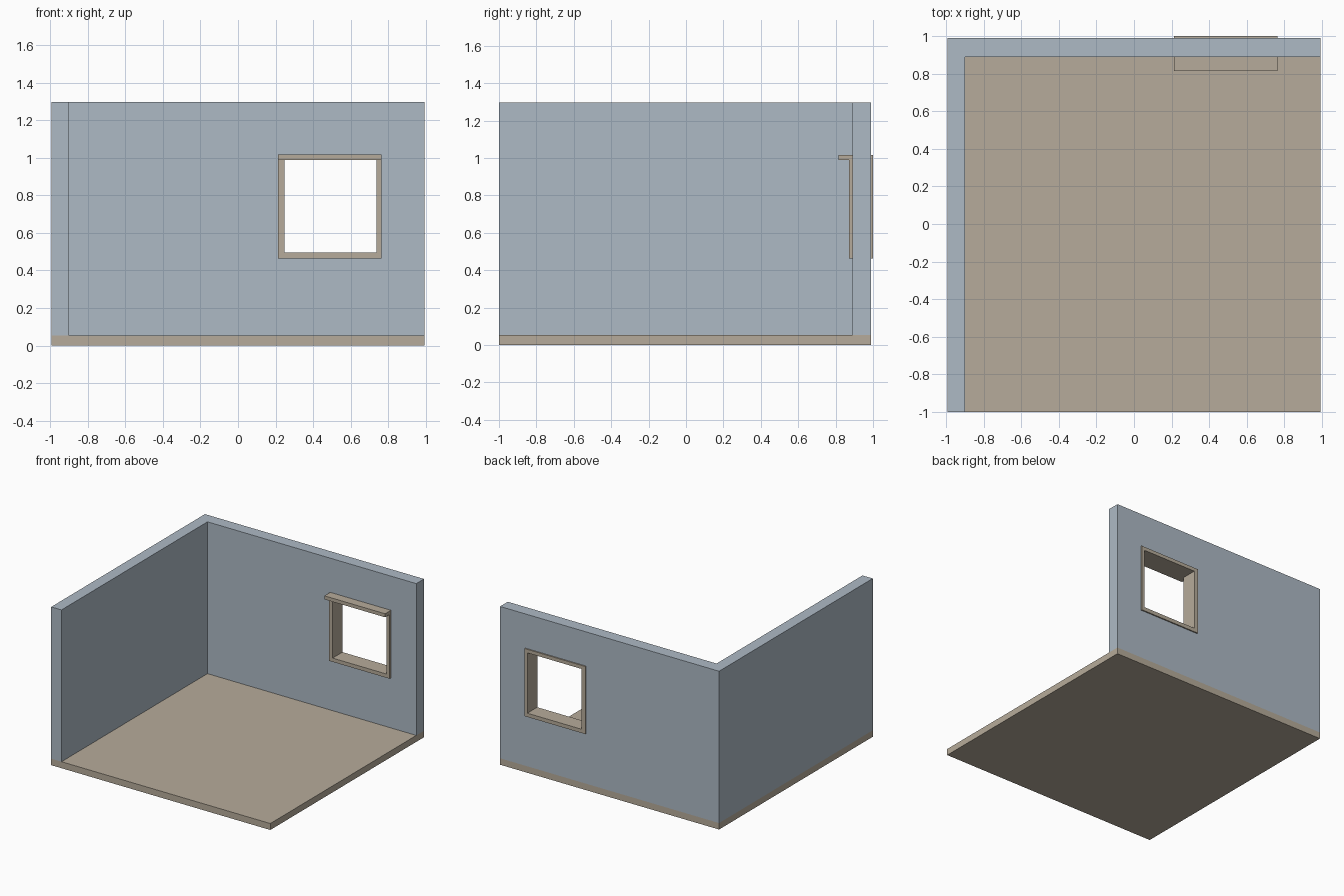
import bpy, bmesh

if "Cube" in bpy.data.objects:
    bpy.data.objects.remove(bpy.data.objects["Cube"])


def material(name, rgb):
    m = bpy.data.materials.new(name)
    m.diffuse_color = (*rgb, 1.0)
    m.use_nodes = True
    m.node_tree.nodes["Principled BSDF"].inputs["Base Color"].default_value = m.diffuse_color
    return m


WALL = material("blue grey plaster", (0.42, 0.49, 0.56))
WOOD = material("beige wood", (0.47, 0.41, 0.325))


def finish(bm, name, mat):
    bmesh.ops.recalc_face_normals(bm, faces=bm.faces)
    me = bpy.data.meshes.new(name)
    bm.to_mesh(me)
    bm.free()
    me.materials.append(mat)
    ob = bpy.data.objects.new(name, me)
    bpy.context.collection.objects.link(ob)
    return ob


def box(name, lo, hi, mat):
    bm = bmesh.new()
    bmesh.ops.create_cube(bm, size=1)
    for v in bm.verts:
        v.co = [(lo[i] + hi[i]) / 2 + v.co[i] * (hi[i] - lo[i]) for i in range(3)]
    return finish(bm, name, mat)


def holed_panel(name, outer, inner, y0, y1, mat):
    """Upright panel with a rectangular opening; rects are (x0, x1, z0, z1)."""
    bm = bmesh.new()

    def loop(r, y):
        x0, x1, z0, z1 = r
        return [bm.verts.new((x, y, z)) for x, z in ((x0, z0), (x1, z0), (x1, z1), (x0, z1))]

    rings = [loop(outer, y0), loop(outer, y1), loop(inner, y1), loop(inner, y0)]
    for k in range(4):
        a, b = rings[k], rings[(k + 1) % 4]
        for i in range(4):
            j = (i + 1) % 4
            bm.faces.new((a[i], a[j], b[j], b[i]))
    return finish(bm, name, mat)


X, Y0, Y1 = 0.993, -1.0, 0.99        # room footprint
FLOOR, TOP = 0.053, 1.297            # slab and wall heights
INX, INY = -0.9, 0.89                # inner wall faces

# Room shell
box("floor", (-X, Y0, 0), (X, Y1, FLOOR), WOOD)
box("left_wall", (-X, Y0, FLOOR), (INX, INY, TOP), WALL)
opening = (0.247, 0.738, 0.494, 0.988)
holed_panel("back_wall", (-X, X, FLOOR, TOP), (0.23, 0.75, 0.48, 1.0), INY, Y1, WALL)

# Window frame lining the opening, with a ledge over the inside
holed_panel("window_frame", (0.213, 0.763, 0.463, 1.017), opening, 0.872, 1.0, WOOD)
box("window_ledge", (0.213, 0.815, 0.988), (0.763, 0.872, 1.017), WOOD)
